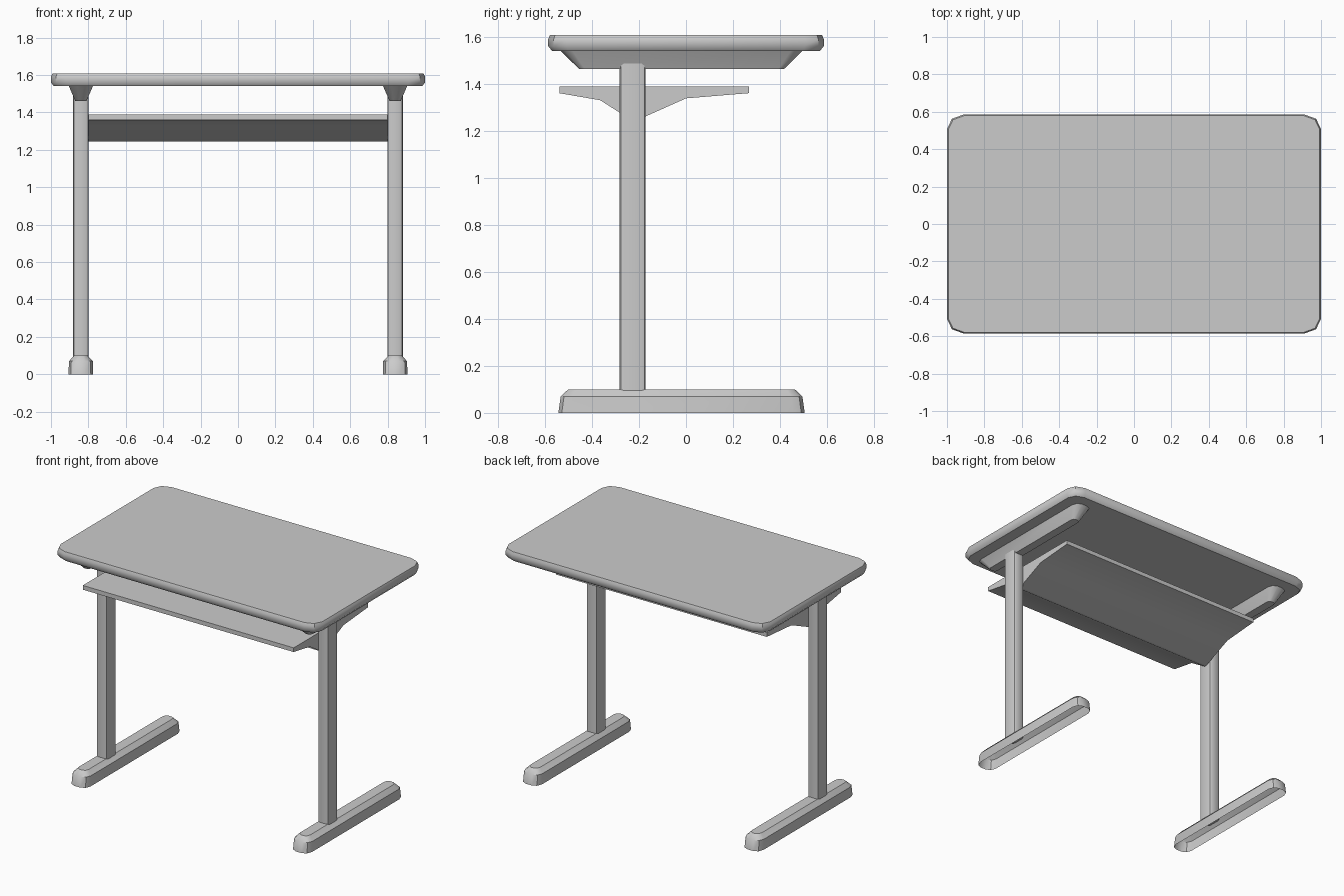
import bpy, bmesh
from math import cos, sin, pi, radians

if "Cube" in bpy.data.objects:
    bpy.data.objects.remove(bpy.data.objects["Cube"])

grey = bpy.data.materials.new("light grey")
grey.use_nodes = True
grey.diffuse_color = (0.6, 0.6, 0.6, 1)
grey.node_tree.nodes["Principled BSDF"].inputs["Base Color"].default_value = (0.6, 0.6, 0.6, 1)


def outline(hx, hy, rx, ry, segs):
    """Rectangle with rounded corners, counter-clockwise."""
    pts = []
    for q, (sx, sy) in enumerate(((1, 1), (-1, 1), (-1, -1), (1, -1))):
        for i in range(segs + 1):
            a = q * pi / 2 + i / segs * pi / 2
            pts.append((sx * (hx - rx) + rx * cos(a), sy * (hy - ry) + ry * sin(a)))
    return pts


def loft(name, rings, bottom=True, angle=40):
    """Skin a stack of equal-count rings of 3D points and cap the ends."""
    bm = bmesh.new()
    loops = [[bm.verts.new(p) for p in ring] for ring in rings]
    n = len(loops[0])
    for a, b in zip(loops, loops[1:]):
        for i in range(n):
            j = (i + 1) % n
            bm.faces.new((a[i], a[j], b[j], b[i]))
    bm.faces.new(loops[-1])
    if bottom:
        bm.faces.new(loops[0][::-1])
    bmesh.ops.recalc_face_normals(bm, faces=bm.faces)
    mesh = bpy.data.meshes.new(name)
    bm.to_mesh(mesh)
    bm.free()
    mesh.materials.append(grey)
    obj = bpy.data.objects.new(name, mesh)
    bpy.context.collection.objects.link(obj)
    bpy.ops.object.select_all(action='DESELECT')
    obj.select_set(True)
    bpy.context.view_layer.objects.active = obj
    bpy.ops.object.shade_smooth_by_angle(angle=radians(angle))
    return obj


def stack(name, levels, cx=0, cy=0, segs=2, **kw):
    """Rounded body from levels of (z, half x, half y, corner rx, corner ry)."""
    rings = [[(cx + x, cy + y, z) for x, y in outline(hx, hy, rx, ry, segs)]
             for z, hx, hy, rx, ry in levels]
    return loft(name, rings, **kw)


# Table top with softened rim
stack("table_top", [(1.54, 0.985, 0.57, 0.08, 0.07),
                    (1.56, 1.0, 0.586, 0.09, 0.08),
                    (1.59, 1.0, 0.586, 0.09, 0.08),
                    (1.607, 0.993, 0.579, 0.085, 0.075)])

# Left and right supports
for side, sx in (("left", 1), ("right", -1)):
    x = 0.84 * sx
    # Foot, open underneath
    stack(side + "_foot", [(0, 0.066, 0.524, 0.045, 0.05),
                           (0.07, 0.064, 0.514, 0.043, 0.048),
                           (0.1, 0.036, 0.482, 0.025, 0.035)],
          cx=x, cy=-0.019, bottom=False)
    # Upright post
    stack(side + "_leg", [(0.085, 0.041, 0.055, 0.014, 0.019),
                          (1.5, 0.041, 0.055, 0.014, 0.019)],
          cx=x, cy=-0.227)
    # Tapered bracket under the top
    stack(side + "_bracket", [(1.462, 0.03, 0.435, 0.02, 0.025),
                              (1.542, 0.065, 0.516, 0.045, 0.05)],
          cx=x, cy=-0.019)

# Storage shelf between the legs, with a keeled underside
profile = [(-0.539, 1.389), (-0.539, 1.36), (-0.365, 1.33), (-0.23, 1.244),
           (-0.21, 1.244), (0, 1.338), (0.267, 1.36), (0.267, 1.389)]
loft("shelf", [[(x, y, z) for y, z in profile] for x in (-0.8, 0.8)])
